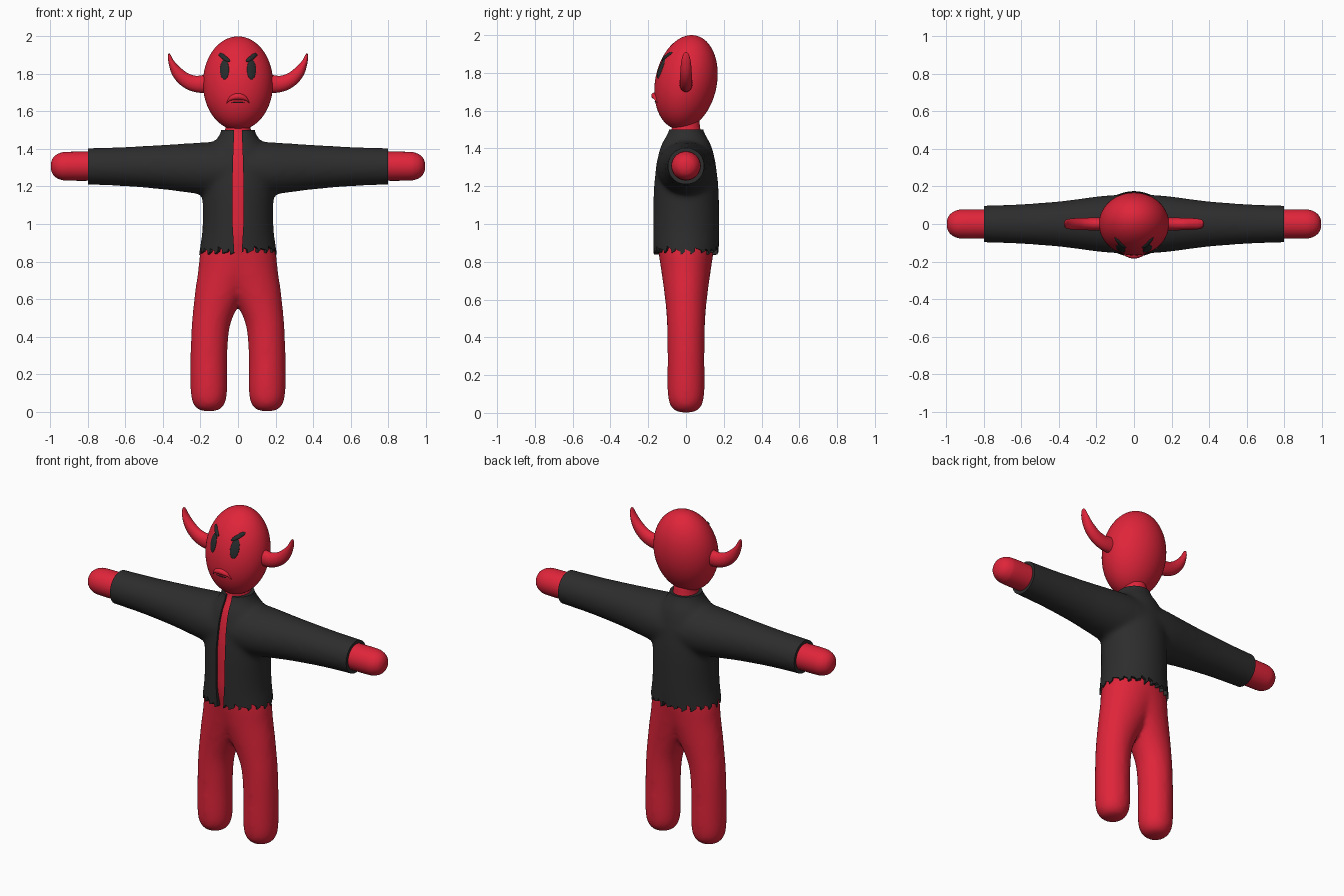
import bpy, bmesh, math, random
from mathutils import Vector

random.seed(4)
if "Cube" in bpy.data.objects:
    bpy.data.objects.remove(bpy.data.objects["Cube"], do_unlink=True)


def material(name, rgb):
    m = bpy.data.materials.new(name)
    m.use_nodes = True
    m.diffuse_color = (*rgb, 1)
    m.node_tree.nodes["Principled BSDF"].inputs["Base Color"].default_value = (*rgb, 1)
    return m


RED = material("red skin", (0.74, 0.018, 0.042))
BLACK = material("charcoal cloth", (0.026, 0.026, 0.026))
INK = material("dark features", (0.02, 0.024, 0.024))


def spline(rows, steps=5):
    """Catmull-Rom interpolation of rows of numbers."""
    out = []
    for i in range(len(rows) - 1):
        a, b, c, d = (rows[max(0, min(len(rows) - 1, i + k))] for k in (-1, 0, 1, 2))
        for s in range(steps):
            t = s / steps
            out.append([q + 0.5 * t * (r - p + t * (2 * p - 5 * q + 4 * r - s2 + t * (3 * (q - r) + s2 - p)))
                        for p, q, r, s2 in zip(a, b, c, d)])
    return out + [list(rows[-1])]


def tube(bm, rings, n=36):
    """Closed loft through elliptical rings of (centre, U, V)."""
    loops = []
    for c, u, v in rings:
        loops.append([bm.verts.new(Vector(c) + Vector(u) * math.cos(k * math.tau / n)
                                   + Vector(v) * math.sin(k * math.tau / n)) for k in range(n)])
    for a, b in zip(loops, loops[1:]):
        for k in range(n):
            bm.faces.new((a[k], a[k - 1], b[k - 1], b[k]))
    bm.faces.new(loops[0])
    bm.faces.new(loops[-1][::-1])


def upright(bm, rows, side=1):
    tube(bm, [((side * cx, 0, z), (rx, 0, 0), (0, ry, 0)) for z, cx, rx, ry in spline(rows)])


def sideways(bm, rows, side=1):
    tube(bm, [((side * x, 0, z), (0, ry, 0), (0, 0, rz)) for x, z, rz, ry in spline(rows)])


def finish(bm, name, mat):
    bmesh.ops.recalc_face_normals(bm, faces=bm.faces)
    me = bpy.data.meshes.new(name)
    bm.to_mesh(me)
    bm.free()
    ob = bpy.data.objects.new(name, me)
    bpy.context.collection.objects.link(ob)
    me.materials.append(mat)
    return ob


def bake(ob, angle=40):
    """Apply the modifiers and smooth all but the sharp edges."""
    bpy.ops.object.select_all(action='DESELECT')
    ob.select_set(True)
    bpy.context.view_layer.objects.active = ob
    if ob.modifiers:
        bpy.ops.object.convert(target='MESH')
    bpy.ops.object.shade_smooth_by_angle(angle=math.radians(angle))


def blend(ob, passes=10):
    """Merge overlapping lofts into one soft skin."""
    r = ob.modifiers.new("merge", 'REMESH')
    r.mode, r.voxel_size = 'VOXEL', 0.014
    s = ob.modifiers.new("soften", 'SMOOTH')
    s.factor, s.iterations = 0.5, passes


# Torso profile: z, centre x, half width, half depth
TORSO = [(.78, 0, .214, .174), (.85, 0, .207, .174), (.95, 0, .192, .176), (1.05, 0, .188, .176),
         (1.15, 0, .19, .174), (1.25, 0, .19, .167), (1.35, 0, .176, .152), (1.42, 0, .142, .132),
         (1.46, 0, .108, .11), (1.5, 0, .09, .092), (1.56, 0, .087, .087)]

# Body: two legs merging into hips, chest and neck
bm = bmesh.new()
LEG = [(.002, .155, .03, .03), (.014, .155, .062, .062), (.05, .155, .088, .088), (.12, .155, .098, .098),
       (.3, .155, .098, .098), (.45, .146, .102, .1), (.55, .122, .117, .106), (.65, .085, .143, .117),
       (.75, .045, .168, .131), (.85, .01, .192, .145), (.92, 0, .18, .145)]
for side in (1, -1):
    upright(bm, LEG, side)
upright(bm, [(.84, 0, .188, .145)] + [(z, 0, rx - .02, ry - .014) for z, _, rx, ry in TORSO[2:]])
body = finish(bm, "body", RED)
blend(body)
bake(body)

# Jacket: torso and sleeves blended together
bm = bmesh.new()
upright(bm, TORSO)
SLEEVE = [(0, 1.295, .14, .16), (.15, 1.295, .142, .152), (.25, 1.298, .133, .14), (.4, 1.303, .119, .121),
          (.6, 1.306, .105, .106), (.8, 1.307, .098, .098), (.88, 1.307, .098, .098)]
for side in (1, -1):
    sideways(bm, SLEEVE, side)
jacket = finish(bm, "jacket", BLACK)
blend(jacket, 12)

# Cutter for torn hem, cuffs and collar
bm = bmesh.new()
TEETH = 46
loops = [[], [], [], []]
for k in range(TEETH):
    a = (k + random.uniform(-.3, .3)) * math.tau / TEETH
    z = random.uniform(.835, .85) if k % 2 else random.uniform(.865, .885)
    for loop, (r, h) in zip(loops, ((.02, .7), (.4, .7), (.4, z), (.02, z))):
        loop.append(bm.verts.new((r * math.cos(a), r * math.sin(a), h)))
for a, b in zip(loops, loops[1:]):
    for k in range(TEETH):
        bm.faces.new((a[k], a[k - 1], b[k - 1])), bm.faces.new((a[k], b[k - 1], b[k]))
for loop, h in ((loops[0], .7), (loops[3], .86)):
    mid = bm.verts.new((0, 0, h))
    for k in range(TEETH):
        bm.faces.new((loop[k], loop[k - 1], mid))
for x, z in ((.95, 1.3), (-.95, 1.3), (0, 1.65)):
    box = bmesh.ops.create_cube(bm, size=.3)["verts"]
    bmesh.ops.translate(bm, verts=box, vec=(x, 0, z))
trim = finish(bm, "trim_cutter", BLACK)

# Cutter for the open front
bm = bmesh.new()
SLOT = [(.75, .018), (.85, .02), (1, .029), (1.2, .03), (1.35, .026), (1.45, .022), (1.6, .018)]
outline = [(w, z) for z, w in SLOT] + [(-w, z) for z, w in reversed(SLOT)]
face = bm.faces.new([bm.verts.new((x, -.3, z)) for x, z in outline])
out = bmesh.ops.extrude_face_region(bm, geom=[face])["geom"]
bmesh.ops.translate(bm, verts=[v for v in out if isinstance(v, bmesh.types.BMVert)], vec=(0, .25, 0))
slot = finish(bm, "slot_cutter", BLACK)

for cutter in (trim, slot):
    cutter.hide_render = True
    b = jacket.modifiers.new("cut", 'BOOLEAN')
    b.operation, b.solver, b.object = 'DIFFERENCE', 'EXACT', cutter
bake(jacket, 35)
for cutter in (trim, slot):
    bpy.data.objects.remove(cutter, do_unlink=True)

# Hands and horns
HAND = [(.7, 1.308, .077, .078), (.9, 1.308, .077, .078), (.95, 1.308, .07, .071), (.98, 1.308, .052, .052),
        (.994, 1.308, .028, .028), (.998, 1.308, .006, .006)]
HORN = [(.14, 1.75, .052, .036), (.22, 1.746, .044, .034), (.28, 1.768, .038, .032), (.325, 1.81, .03, .03),
        (.355, 1.862, .016, .025), (.366, 1.9, .007, .014), (.367, 1.91, .002, .003)]
for side, label in ((1, "left"), (-1, "right")):
    bm = bmesh.new()
    sideways(bm, HAND, side)
    bake(finish(bm, label + "_hand", RED), 60)
    bm = bmesh.new()
    rows = spline(HORN)
    rings = []
    for i, (x, z, r, ry) in enumerate(rows):
        p, q = rows[max(i - 1, 0)], rows[min(i + 1, len(rows) - 1)]
        d = Vector((q[0] - p[0], 0, q[1] - p[1])).normalized()
        rings.append(((side * x, 0, z), (0, ry, 0), (-side * d.z * r, 0, d.x * r)))
    tube(bm, rings, 24)
    bake(finish(bm, label + "_horn", RED), 60)

# Head: an egg leaning slightly forward at the chin
RX, RY, RZ, CZ, LEAN = .187, .165, .25, 1.75, .12
bm = bmesh.new()
bmesh.ops.create_uvsphere(bm, u_segments=56, v_segments=36, radius=1)
for v in bm.verts:
    x, y, z = v.co
    v.co = (x * RX, y * RY + LEAN * z * RZ, CZ + z * RZ)
bake(finish(bm, "head", RED), 60)


def face_y(x, z):
    d = z - CZ
    return -RY * math.sqrt(max(0, 1 - (x / RX) ** 2 - (d / RZ) ** 2)) + LEAN * d


def patch(name, cx, cz, rx, rz, angle, lift, mat):
    """Thin domed oval hugging the face."""
    bm = bmesh.new()
    bmesh.ops.create_uvsphere(bm, u_segments=28, v_segments=14, radius=1)
    for v in bm.verts:
        a, b, h = v.co
        x = cx + a * rx * math.cos(angle) - b * rz * math.sin(angle)
        z = cz + a * rx * math.sin(angle) + b * rz * math.cos(angle)
        v.co = (x, face_y(x, z) - h * lift, z)
    bake(finish(bm, name, mat), 60)


# Eyes and slanted brows
for side, label in ((1, "left"), (-1, "right")):
    patch(label + "_eye", side * .072, 1.823, .024, .053, 0, .006, INK)
    patch(label + "_brow", side * .072, 1.886, .035, .012, side * .6, .009, INK)
    patch(label + "_brow_tip", side * .087, 1.9, .017, .01, side * .25, .009, INK)

# Frowning lip
bm = bmesh.new()
LIP = [(-.062, 1.643, .003), (-.045, 1.667, .011), (-.02, 1.677, .016), (0, 1.679, .017),
       (.02, 1.677, .016), (.045, 1.667, .011), (.062, 1.643, .003)]
tube(bm, [((x, face_y(x, z), z), (0, r, 0), (0, 0, r)) for x, z, r in spline(LIP)], 16)
bake(finish(bm, "lip", RED), 60)
patch("mouth_line", 0, 1.647, .035, .003, 0, .003, INK)
